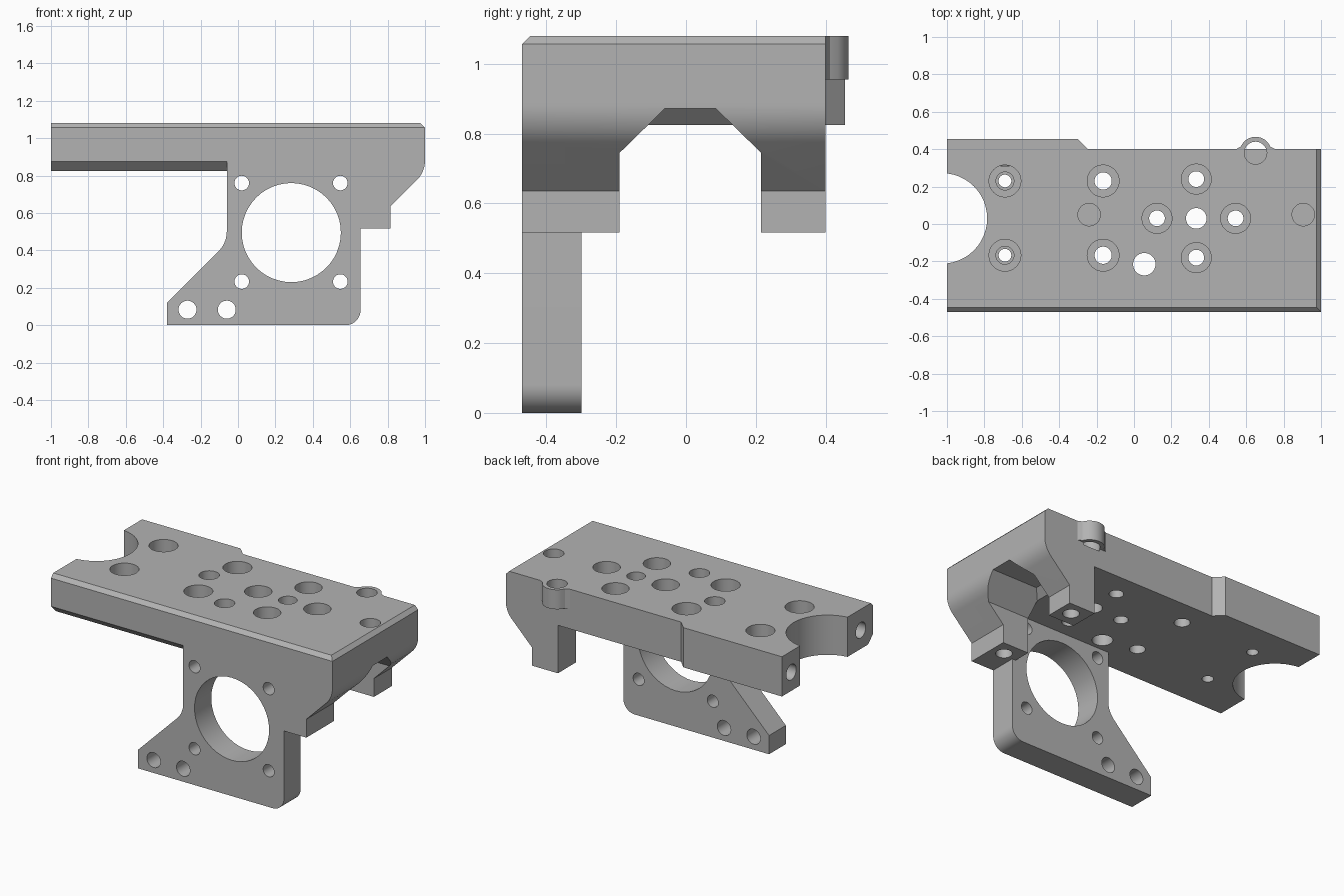
import bpy, bmesh
from math import radians, sin, cos

cube = bpy.data.objects.get("Cube")
if cube:
    bpy.data.objects.remove(cube, do_unlink=True)

grey = bpy.data.materials.new("plain_grey")
grey.use_nodes = True
grey.diffuse_color = (0.45, 0.45, 0.45, 1)
grey.node_tree.nodes["Principled BSDF"].inputs["Base Color"].default_value = (0.45, 0.45, 0.45, 1)


def arc(cx, cy, r, start, end, steps=12):
    angles = [radians(start + (end - start) * i / steps) for i in range(steps + 1)]
    return [(cx + r * cos(a), cy + r * sin(a)) for a in angles]


def circle(cx, cy, r):
    return arc(cx, cy, r, 0, 360, 48)[:-1]


def prism(name, outline, axis, low, high):
    """Extrude a 2D outline along an axis."""
    place = {"x": lambda a, b, d: (d, a, b),
             "y": lambda a, b, d: (a, d, b),
             "z": lambda a, b, d: (a, b, d)}[axis]
    bm = bmesh.new()
    ends = [[bm.verts.new(place(a, b, d)) for a, b in outline] for d in (low, high)]
    for ring in ends:
        bm.faces.new(ring)
    n = len(outline)
    for i in range(n):
        j = (i + 1) % n
        bm.faces.new((ends[0][i], ends[0][j], ends[1][j], ends[1][i]))
    bmesh.ops.recalc_face_normals(bm, faces=bm.faces)
    mesh = bpy.data.meshes.new(name)
    bm.to_mesh(mesh)
    bm.free()
    mesh.materials.append(grey)
    obj = bpy.data.objects.new(name, mesh)
    bpy.context.collection.objects.link(obj)
    return obj


def combine(target, tool, operation="DIFFERENCE"):
    mod = target.modifiers.new("combine", "BOOLEAN")
    mod.operation = operation
    mod.solver = "EXACT"
    mod.object = tool
    bpy.ops.object.select_all(action="DESELECT")
    bpy.context.view_layer.objects.active = target
    target.select_set(True)
    bpy.ops.object.modifier_apply(modifier=mod.name)
    bpy.data.objects.remove(tool, do_unlink=True)


FRONT, BACK, TOP, UNDER = -0.47, 0.40, 1.08, 0.825

# Top plate with a thicker rear left stretch
body = prism("carriage_bracket", [
    (-1, FRONT), (0.8, FRONT), (0.8, BACK), (-0.245, BACK), (-0.3, 0.455), (-1, 0.455)],
    "z", UNDER, TOP)

# Lower front chamfer and round end notch
combine(body, prism("lower_chamfer", [(-0.5, 0.8), (-0.395, 0.8), (-0.5, 0.905)], "x", -1.1, -0.06))
combine(body, prism("end_notch", circle(-1.027, 0.03, 0.242), "z", 0.7, 1.2))

# End block with sloping legs
combine(body, prism("end_block",
    [(0.63, 0.517), (0.815, 0.517), (0.815, 0.635)]
    + arc(0.85, 0.882, 0.15, -45, 0) + [(1, TOP), (0.63, TOP)],
    "y", FRONT, BACK), "UNION")

# Arched tunnel between the legs, with a sloping inner end
tunnel = prism("tunnel", [(-0.19, 0.4), (0.215, 0.4), (0.215, 0.745),
    (0.085, 0.872), (-0.06, 0.872), (-0.19, 0.745)], "x", 0, 1.1)
for v in tunnel.data.vertices:
    if v.co.x < 0.5:
        v.co.x = v.co.z - 0.195
combine(body, tunnel)

# Motor mounting plate
combine(body, prism("motor_plate",
    [(-0.38, 0)] + arc(0.575, 0.08, 0.08, -90, 0) + [(0.655, 0.95), (-0.06, 0.95)]
    + arc(-0.21, 0.502, 0.15, 0, -45) + [(-0.38, 0.12)],
    "y", FRONT, -0.30), "UNION")
holes = [(0.285, 0.495, 0.265), (-0.27, 0.083, 0.048), (-0.06, 0.083, 0.048)]
holes += [(x, z, 0.039) for x in (0.02, 0.547) for z in (0.233, 0.76)]
for x, z, r in holes:
    combine(body, prism("motor_hole", circle(x, z, r), "y", -0.6, -0.2))

# Rounded boss on the back edge
combine(body, prism("boss",
    [(0.545, 0.37), (0.545, BACK), (0.57, 0.413)] + arc(0.65, 0.38, 0.086, 140, 40)
    + [(0.73, 0.413), (0.755, BACK), (0.755, 0.37)], "z", 0.955, TOP), "UNION")

# Upper chamfers along the front and the end
combine(body, prism("front_chamfer", [(-0.5, 1.026), (-0.5, 1.11), (-0.416, 1.11)], "x", -1.1, 1.1))
combine(body, prism("end_chamfer", [(1.03, 1.026), (1.03, 1.11), (0.946, 1.11)], "y", -0.6, 0.6))

# Blind pockets in the top
for x, y in [(0.65, 0.38), (-0.24, 0.05), (0.905, 0.05)]:
    combine(body, prism("pocket", circle(x, y, 0.06), "z", 0.94, 1.2))

# Plain through holes
for x, y, r in [(0.055, -0.215, 0.06), (0.333, 0.03, 0.055)]:
    combine(body, prism("through_hole", circle(x, y, r), "z", 0.7, 1.2))

# Counterbored screw holes
bores = [(-0.69, 0.23, 0.085, 0.034), (-0.69, -0.167, 0.085, 0.034),
         (-0.165, 0.23, 0.085, 0.046), (-0.165, -0.167, 0.085, 0.046),
         (0.333, 0.24, 0.08, 0.042), (0.333, -0.18, 0.08, 0.042),
         (0.123, 0.03, 0.08, 0.042), (0.543, 0.03, 0.08, 0.042)]
for x, y, wide, narrow in bores:
    combine(body, prism("counterbore", circle(x, y, wide), "z", 0.95, 1.2))
    combine(body, prism("screw_hole", circle(x, y, narrow), "z", 0.7, 1.2))
    if narrow < 0.04:
        combine(body, prism("step", circle(x, y, 0.048), "z", 0.9, 1.2))

# Rod sockets in the notched end and screw sockets under the legs
for y in (0.36, -0.345):
    combine(body, prism("rod_socket", circle(y, 0.945, 0.05), "x", -1.1, -0.4))
for y in (0.31, -0.285):
    combine(body, prism("leg_socket", circle(0.73, y, 0.048), "z", 0.4, 0.72))

bpy.ops.object.select_all(action="DESELECT")
body.select_set(True)
bpy.context.view_layer.objects.active = body
bpy.ops.object.shade_smooth_by_angle(angle=radians(25))
